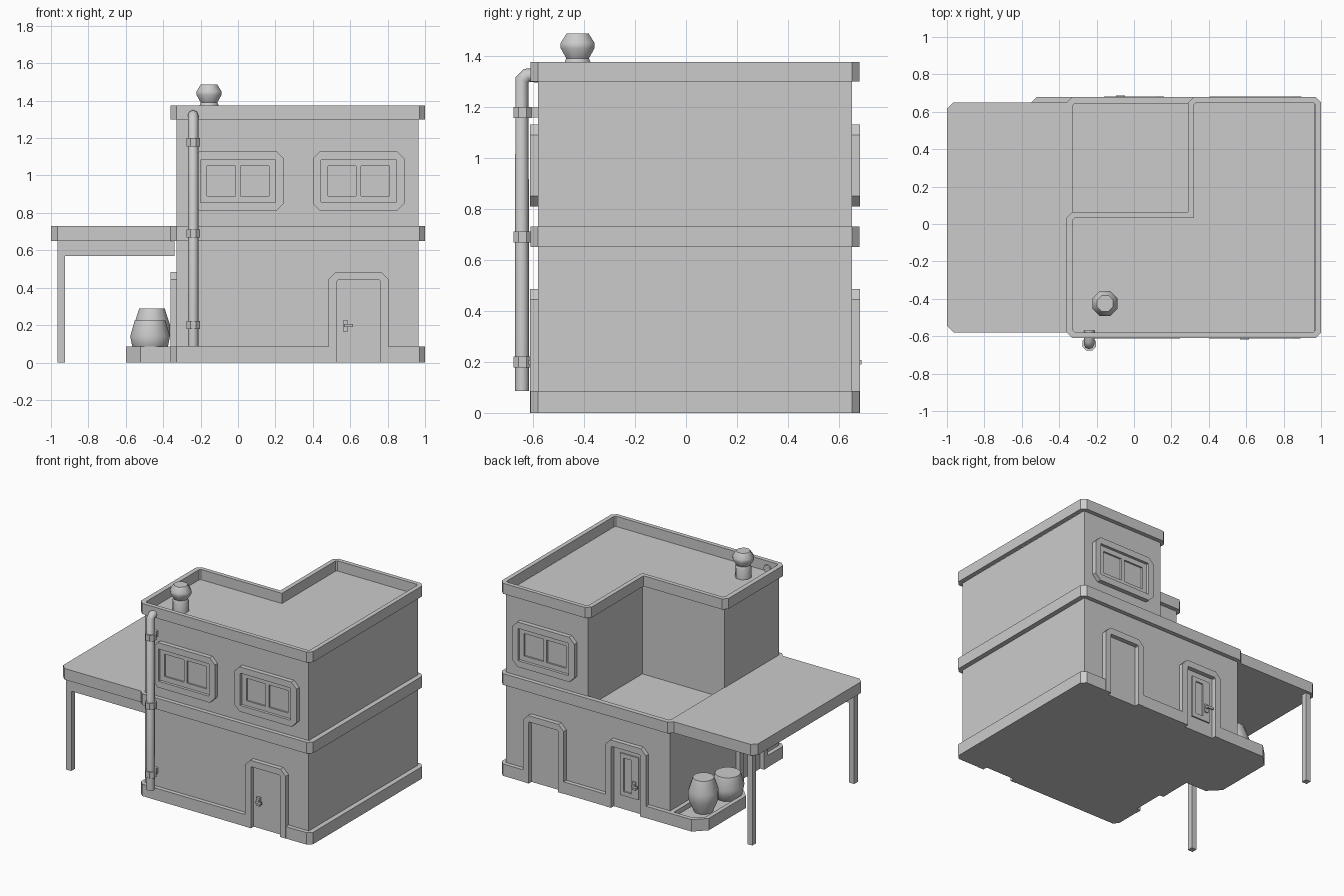
import bpy, bmesh, math
from mathutils import Matrix, Vector

if "Cube" in bpy.data.objects:
    bpy.data.objects.remove(bpy.data.objects["Cube"])

FLAT = Matrix.Identity(4)


def wall(pos, angle):
    """Local (u, v, outward) -> upright wall face, turned about z."""
    return Matrix.Translation(pos) @ Matrix.Rotation(angle, 4, 'Z') @ Matrix.Rotation(math.pi / 2, 4, 'X')


def finish(name, bm, mat=FLAT):
    bmesh.ops.transform(bm, matrix=mat, verts=bm.verts)
    bmesh.ops.recalc_face_normals(bm, faces=bm.faces)
    me = bpy.data.meshes.new(name)
    bm.to_mesh(me)
    bm.free()
    ob = bpy.data.objects.new(name, me)
    bpy.context.collection.objects.link(ob)
    return ob


def rect(x0, x1, y0, y1):
    return [(x0, y0), (x1, y0), (x1, y1), (x0, y1)]


def chamfer(pts, c):
    """Cut the convex corners of a counter-clockwise outline."""
    out = []
    for i, p in enumerate(pts):
        p, a, b = Vector(p), Vector(pts[i - 1]), Vector(pts[(i + 1) % len(pts)])
        u, w = (p - a).normalized(), (b - p).normalized()
        out += [p - u * c, p + w * c] if u.cross(w) > 0 else [p]
    return out


def prism(name, pts, d0, d1, mat=FLAT):
    bm = bmesh.new()
    lo, hi = [[bm.verts.new((p[0], p[1], d)) for p in pts] for d in (d0, d1)]
    n = len(pts)
    bm.faces.new(lo)
    bm.faces.new(hi)
    for i in range(n):
        j = (i + 1) % n
        bm.faces.new((lo[i], lo[j], hi[j], hi[i]))
    return finish(name, bm, mat)


def ring(name, outer, inner, d0, d1, mat=FLAT, closed=True):
    """Rectangular-section band between two matching outlines."""
    bm = bmesh.new()
    secs = [[bm.verts.new((p[0], p[1], d)) for p, d in ((o, d0), (o, d1), (i, d1), (i, d0))]
            for o, i in zip(outer, inner)]
    n = len(secs)
    for k in range(n if closed else n - 1):
        a, b = secs[k], secs[(k + 1) % n]
        for s in range(4):
            t = (s + 1) % 4
            bm.faces.new((a[s], b[s], b[t], a[t]))
    if not closed:
        bm.faces.new(secs[0])
        bm.faces.new(secs[-1])
    return finish(name, bm, mat)


def lathe(name, profile, x, y, n=8):
    bm = bmesh.new()
    loops = []
    for r, z in profile:
        loops.append([bm.verts.new((x + r * math.cos((k + .5) * math.tau / n),
                                    y + r * math.sin((k + .5) * math.tau / n), z)) for k in range(n)])
    for a, b in zip(loops, loops[1:]):
        for k in range(n):
            bm.faces.new((a[k], a[(k + 1) % n], b[(k + 1) % n], b[k]))
    bm.faces.new(loops[0])
    bm.faces.new(loops[-1])
    return finish(name, bm)


def window(name, pos, angle):
    m = wall(pos, angle)
    ring(name + "_surround", chamfer(rect(-.245, .245, -.16, .16), .04),
         chamfer(rect(-.2, .2, -.115, .115), .002), -.01, .032, m)
    # sash with two panes
    prism(name + "_top_rail", rect(-.2, .2, .08, .115), -.01, .012, m)
    prism(name + "_bottom_rail", rect(-.2, .2, -.115, -.08), -.01, .012, m)
    for i, (a, b) in enumerate(((-.2, -.165), (-.013, .013), (.165, .2))):
        prism(f"{name}_stile_{i}", rect(a, b, -.08, .08), -.01, .012, m)


def door(name, pos, angle, handle=True, slit=False):
    m = wall(pos, angle)
    outer = [(.16, 0), (.16, .445), (.12, .485), (-.12, .485), (-.16, .445), (-.16, 0)]
    inner = [(.115, 0), (.115, .435), (.11, .44), (-.11, .44), (-.115, .435), (-.115, 0)]
    ring(name + "_surround", outer, inner, -.01, .032, m, closed=False)
    if slit:
        ring(name + "_slit_frame", rect(-.06, .085, .1, .4), rect(-.03, .03, .13, .37), -.01, .01, m)
    if handle:
        hx = -.07 if not slit else .055
        prism(name + "_handle_plate", rect(hx - .013, hx + .013, .165, .225), -.01, .018, m)
        prism(name + "_handle_stem", rect(hx - .008, hx + .008, .19, .207), .01, .034, m)
        prism(name + "_handle_lever", rect(hx - .008, hx + .04, .19, .207), .028, .038, m)


# walls: full ground floor, L-shaped upper floor
X0, X1, Y0, Y1 = -.33, .965, -.58, .65
prism("ground_floor", rect(X0, X1, Y0, Y1), 0, .655)
ell = [(X0, Y0), (X1, Y0), (X1, Y1), (.32, Y1), (.32, .035), (X0, .035)]
prism("upper_floor", ell, .65, 1.302)

# plinth, notched at each door
plinth = [(-.33, -.61), (.53, -.61), (.53, -.58), (.76, -.58), (.76, -.61), (.97, -.61), (1, -.58),
          (1, .65), (.97, .68), (.765, .68), (.765, .65), (.535, .65), (.535, .68),
          (.115, .68), (.115, .65), (-.115, .65), (-.115, .68), (-.36, .68),
          (-.36, -.135), (-.33, -.135), (-.33, -.365), (-.36, -.365), (-.36, -.58)]
prism("plinth", plinth, 0, .085)

# storey band and roof parapet
ring("storey_band", chamfer(rect(-.36, 1, -.61, .68), .03),
     chamfer(rect(-.325, .965, -.575, .645), .01), .65, .73)
roof = [(-.36, -.61), (1, -.61), (1, .68), (.29, .68), (.29, .065), (-.36, .065)]
roof_in = [(-.325, -.58), (.968, -.58), (.968, .65), (.322, .65), (.322, .035), (-.325, .035)]
ring("roof_parapet", chamfer(roof, .03), chamfer(roof_in, .01), 1.30, 1.375)

# windows and doors
window("front_left_window", (0, Y0, .97), 0)
window("front_right_window", (.645, Y0, .97), 0)
window("back_window", (.65, Y1, .97), math.pi)
door("front_door", (.645, Y0, 0), 0)
door("back_door", (.65, Y1, 0), math.pi, handle=False)
door("back_slit_door", (0, Y1, 0), math.pi, slit=True)
door("side_door", (X0, -.25, 0), -math.pi / 2, handle=False)

# carport roof, front beam and posts
awning = [(-.965, -.58), (-.34, -.58), (-.34, .65), (-.965, .65), (-1, .615), (-1, -.545)]
prism("carport_roof", awning, .65, .73)
prism("carport_beam", rect(-.93, -.34, -.56, -.52), .57, .652)
for side, y in (("front", -.54), ("back", .61)):
    prism(f"carport_{side}_post", rect(-.965, -.925, y - .02, y + .02), 0, .652)

# planter with two pots
edge = [(-.35, .1), (-.35, .68), (-.52, .68), (-.6, .6), (-.6, .18), (-.52, .1)]
inside = [(-.35, .13), (-.35, .65), (-.51, .65), (-.57, .59), (-.57, .19), (-.51, .13)]
ring("planter_rim", edge, inside, 0, .085)
prism("planter_soil", inside, 0, .05)
pots = [lathe("tall_pot", [(.06, .045), (.1, .14), (.1, .2), (.07, .29)], -.46, .46, 12),
        lathe("round_pot", [(.07, .045), (.1, .09), (.11, .14), (.085, .225)], -.47, .2, 12)]

# chimney on the roof
pots.append(lathe("chimney", [(.055, 1.29), (.055, 1.375), (.048, 1.39), (.072, 1.43),
                              (.072, 1.45), (.047, 1.487)], -.155, -.425))

# drainpipe with elbow and clamps
cu = bpy.data.curves.new("drainpipe", 'CURVE')
cu.dimensions = '3D'
cu.bevel_depth, cu.bevel_resolution, cu.use_fill_caps = .028, 2, True
sp = cu.splines.new('POLY')
path = [(-.643, .085), (-.643, 1.305), (-.625, 1.323), (-.57, 1.323)]
sp.points.add(len(path) - 1)
for pt, (y, z) in zip(sp.points, path):
    pt.co = (-.24, y, z, 1)
bpy.context.collection.objects.link(bpy.data.objects.new("drainpipe", cu))
for i, z in enumerate((.2, .69, 1.178)):
    lathe(f"pipe_clamp_{i}", [(.039, z - .022), (.039, z + .022)], -.24, -.641)
    prism(f"pipe_bracket_{i}", rect(-.255, -.225, -.63, -.575), z - .02, z + .02)

# soft shading on the turned parts
bpy.ops.object.select_all(action='DESELECT')
for ob in pots:
    ob.select_set(True)
bpy.context.view_layer.objects.active = pots[0]
bpy.ops.object.shade_smooth_by_angle(angle=math.radians(50))
